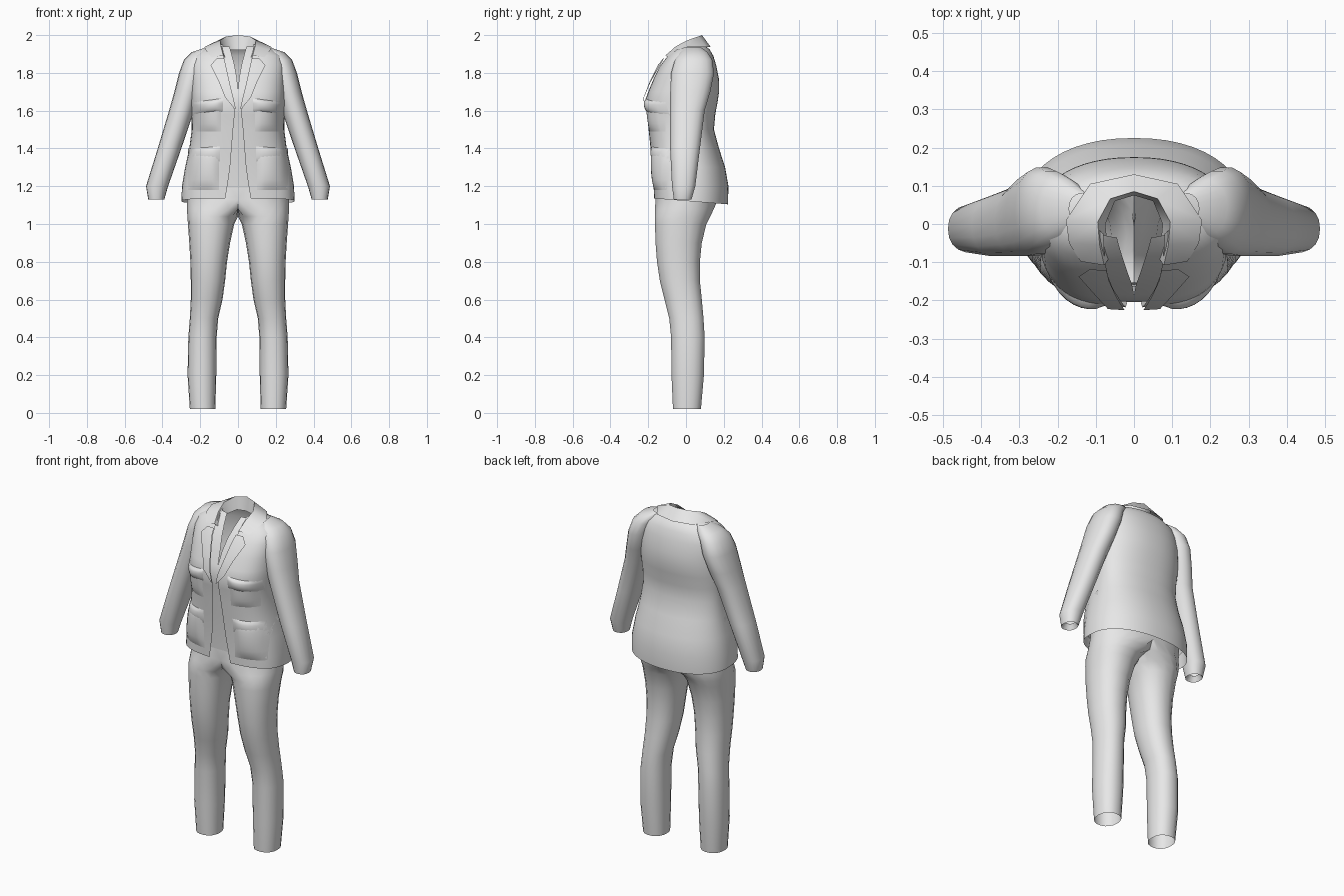
import bpy, bmesh, math

cube = bpy.data.objects.get("Cube")
if cube:
    bpy.data.objects.remove(cube)

cloth = bpy.data.materials.new("light_grey_cloth")
cloth.use_nodes = True
GREY = (0.8, 0.8, 0.8, 1)
cloth.diffuse_color = GREY
cloth.node_tree.nodes["Principled BSDF"].inputs["Base Color"].default_value = GREY

# Torso sections: height, half width, front y, back y
TORSO = [(1.12, .30, -.17, .222), (1.2, .297, -.172, .225), (1.3, .28, -.178, .207),
         (1.4, .258, -.188, .175), (1.5, .245, -.198, .148), (1.58, .246, -.207, .155),
         (1.65, .252, -.218, .168), (1.7, .252, -.2, .175), (1.77, .252, -.172, .174),
         (1.84, .25, -.137, .16), (1.89, .235, -.098, .145), (1.925, .18, -.066, .125),
         (1.95, .1, -.04, .09)]
# Half width of the front opening by height
JACKET_GAP = [(1.12, .068), (1.3, .042), (1.5, .026), (1.62, .014), (1.75, .05),
              (1.87, .075), (1.95, .08)]
SHIRT_GAP = [(1.19, 0), (1.74, 0), (1.85, .02), (1.94, .045)]


def lerp(table, z):
    """Values of a table row at height z."""
    z = min(max(z, table[0][0]), table[-1][0])
    for a, b in zip(table, table[1:]):
        if z <= b[0]:
            t = (z - a[0]) / (b[0] - a[0])
            return [p + (q - p) * t for p, q in zip(a[1:], b[1:])]


def power(v, n):
    return math.copysign(abs(v) ** (2 / n), v)


def front_y(x, z):
    """Jacket surface depth at a point on the front."""
    w, front, back = lerp(TORSO, z)
    return .02 + (front - .02) * (1 - min(1, abs(x) / w) ** 2.8) ** (1 / 2.8)


def build(name, rows, closed=False):
    """Skin rows of points, mirrored across x = 0."""
    bm = bmesh.new()
    grid = [[bm.verts.new(p) for p in row] for row in rows]
    for a, b in zip(grid, grid[1:]):
        count = len(a)
        for i in range(count if closed else count - 1):
            j = (i + 1) % count
            quad = [a[i], a[j], b[j], b[i]]
            if max(v.co.x for v in quad) > 1e-4:
                bm.faces.new(quad)
    bmesh.ops.remove_doubles(bm, verts=bm.verts, dist=1e-5)
    bmesh.ops.delete(bm, geom=[v for v in bm.verts if not v.link_faces], context='VERTS')
    mirrored = bmesh.ops.duplicate(bm, geom=bm.verts[:] + bm.edges[:] + bm.faces[:])["geom"]
    for v in mirrored:
        if isinstance(v, bmesh.types.BMVert):
            v.co.x = -v.co.x
    bmesh.ops.reverse_faces(bm, faces=[f for f in mirrored if isinstance(f, bmesh.types.BMFace)])
    bmesh.ops.remove_doubles(bm, verts=bm.verts, dist=1e-4)
    bmesh.ops.recalc_face_normals(bm, faces=bm.faces)
    mesh = bpy.data.meshes.new(name)
    bm.to_mesh(mesh)
    bm.free()
    mesh.materials.append(cloth)
    obj = bpy.data.objects.new(name, mesh)
    bpy.context.collection.objects.link(obj)
    bpy.ops.object.select_all(action='DESELECT')
    obj.select_set(True)
    bpy.context.view_layer.objects.active = obj
    bpy.ops.object.shade_smooth_by_angle(angle=math.radians(50))
    return obj


def shell(heights, gaps, inset=0, hem=None):
    """Half torso rows, from the front opening round to the back centre."""
    rows = []
    for z in heights:
        w, front, back = lerp(TORSO, z)
        w, front, back = w - inset, front + inset, back - inset
        gap = lerp(gaps, z)[0]
        start = -math.acos((gap / w) ** 1.4)
        row = []
        for i in range(25):
            t = start + (math.pi / 2 - start) * i / 24
            n = 2.8 if t < 0 else 2.2
            x = w * power(max(0, math.cos(t)), n)
            y = .02 + ((.02 - front) if t < 0 else (back - .02)) * power(math.sin(t), n)
            row.append((x if i < 24 else 0, y, hem(y) if hem and z == heights[0] else z))
        rows.append(row)
    return rows


def tube(stations, sides=18, n=2.2):
    """Rings from height, inner x, outer x, front y, back y."""
    rows = []
    for z, x0, x1, y0, y1 in stations:
        ring = []
        for i in range(sides):
            t = math.tau * i / sides
            x = (x0 + x1) / 2 + (x1 - x0) / 2 * power(math.cos(t), n)
            y = (y0 + y1) / 2 + (y1 - y0) / 2 * power(math.sin(t), n)
            ring.append((max(0, x), y, z))
        rows.append(ring)
    return rows


def panel(name, x0, x1, z0, z1, bulge, steps=8, sag=0):
    """Cloth patch swelling from the jacket front; a flap swells most low down."""
    rows = []
    for j in range(steps + 1):
        v = j / steps
        row = []
        for i in range(steps + 1):
            u = i / steps
            x, z = x0 + (x1 - x0) * u, z0 + (z1 - z0) * v - sag * u
            lift = bulge * math.sin(math.pi * u) ** .6 * math.sin(math.pi * v) ** .5
            row.append((x, front_y(x, z) - lift - .001, z))
        rows.append(row)
    return build(name, rows)


# Jacket body, open at the front
levels = [row[0] for row in TORSO]
build("jacket_body", shell(levels, JACKET_GAP, hem=lambda y: 1.122 - .08 * y))

# Shirt inside the jacket, with an open neck
build("shirt", shell([1.19] + [z for z in levels if 1.2 < z < 1.93] + [1.94], SHIRT_GAP, .014))

# Sleeves, with the cuff turned inward
build("sleeves", tube([
    (1.16, .405, .46, -.045, .01), (1.13, .39, .475, -.065, .03), (1.2, .37, .487, -.075, .05),
    (1.4, .3, .425, -.085, .075), (1.6, .232, .365, -.085, .1), (1.7, .2, .337, -.085, .13),
    (1.8, .17, .312, -.08, .15), (1.87, .15, .286, -.06, .14), (1.91, .12, .245, -.03, .115),
    (1.935, .1, .17, 0, .08)]), closed=True)

# Trousers: each leg joins the other above the crotch
build("trousers", tube([
    (.02, .12, .255, -.07, .08), (.2, .115, .267, -.078, .096), (.4, .113, .263, -.08, .1),
    (.5, .105, .255, -.09, .094), (.6, .082, .25, -.115, .085), (.7, .068, .25, -.14, .075),
    (.8, .058, .252, -.155, .075), (.9, .042, .258, -.163, .085), (1.0, .02, .265, -.166, .11),
    (1.04, 0, .268, -.166, .13), (1.08, -.1, .27, -.166, .15), (1.13, -.25, .27, -.164, .17),
    (1.22, -.26, .265, -.155, .18)]), closed=True)

# Collar: neck edge, fold and outer edge from the back centre to the front
build("collar", [
    [(0, .075, 1.92), (0, .085, 2.0), (0, .13, 1.938)],
    [(.05, .06, 1.92), (.062, .066, 1.993), (.115, .105, 1.937)],
    [(.075, .0, 1.91), (.095, .005, 1.972), (.178, .01, 1.937)],
    [(.07, -.05, 1.9), (.09, -.055, 1.94), (.17, -.05, 1.92)],
    [(.062, -.085, 1.87), (.078, -.108, 1.893), (.14, -.098, 1.882)]])

# Lapels: height, inner x, outer x
rows = []
for z, inner, outer in [(1.61, .012, .018), (1.67, .025, .068), (1.75, .045, .1),
                        (1.84, .065, .145), (1.875, .072, .115)]:
    xs = [inner + (outer - inner) * k / 3 for k in range(4)]
    rows.append([(x, front_y(x, z) - .014, z) for x in xs])
build("lapels", rows)

# Breast and hip pockets with their flaps
panel("breast_pockets", .09, .225, 1.49, 1.65, .014)
panel("breast_pocket_flaps", .08, .235, 1.595, 1.665, .022, sag=.02)
panel("hip_pockets", .1, .265, 1.18, 1.4, .022)
panel("hip_pocket_flaps", .095, .262, 1.33, 1.41, .016, sag=.01)
